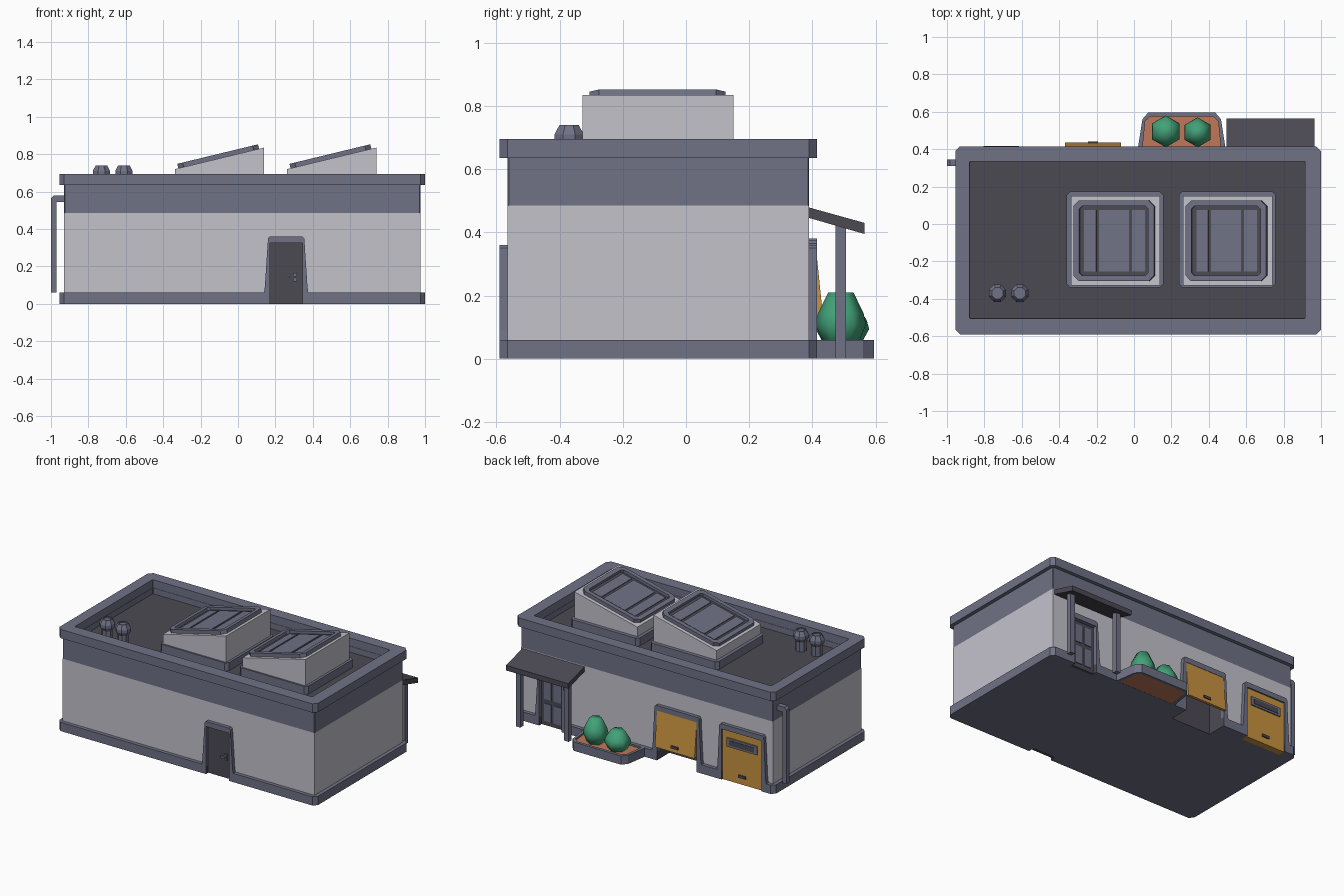
import bpy, bmesh, math
from mathutils import Matrix, Vector

if "Cube" in bpy.data.objects:
    bpy.data.objects.remove(bpy.data.objects["Cube"])

def material(name, rgb):
    m = bpy.data.materials.new(name)
    m.diffuse_color = (*rgb, 1)
    m.use_nodes = True
    m.node_tree.nodes["Principled BSDF"].inputs["Base Color"].default_value = m.diffuse_color
    return m

WALL = material("pale wall", (.55, .54, .60))
SLATE = material("slate trim", (.16, .168, .238))
DARK = material("dark grey", (.072, .068, .086))
ORANGE = material("orange door", (.58, .29, .05))
SOIL = material("terracotta soil", (.52, .19, .10))
GREEN = material("leaf green", (.055, .36, .19))

AXES = {'x': lambda a, b, h: (h, a, b), 'y': lambda a, b, h: (a, h, b), 'z': lambda a, b, h: (a, b, h)}

def finish(name, bm, *mats):
    bmesh.ops.recalc_face_normals(bm, faces=bm.faces)
    me = bpy.data.meshes.new(name)
    bm.to_mesh(me)
    bm.free()
    for m in mats:
        me.materials.append(m)
    ob = bpy.data.objects.new(name, me)
    bpy.context.collection.objects.link(ob)
    return ob

def loft(bm, loops, caps=True):
    """Bridge successive closed loops of points, optionally capping both ends."""
    rows = [[bm.verts.new(p) for p in lp] for lp in loops]
    n = len(rows[0])
    for r, s in zip(rows, rows[1:]):
        for i in range(n):
            j = (i + 1) % n
            bm.faces.new((r[i], r[j], s[j], s[i]))
    if caps:
        bm.faces.new(rows[0])
        bm.faces.new(rows[-1])

def prism(name, pts, axis, lo, hi, *mats):
    bm = bmesh.new()
    loft(bm, [[AXES[axis](a, b, h) for a, b in pts] for h in (lo, hi)])
    return finish(name, bm, *mats)

def ring(name, outer, inner, lo, hi, mat):
    bm = bmesh.new()
    loft(bm, [[(a, b, h) for a, b in pts] for pts, h in
              ((outer, lo), (outer, hi), (inner, hi), (inner, lo), (outer, lo))], False)
    bmesh.ops.remove_doubles(bm, verts=bm.verts, dist=1e-5)
    return finish(name, bm, mat)

def rect(x0, x1, y0, y1, c=0):
    if not c:
        return [(x0, y0), (x1, y0), (x1, y1), (x0, y1)]
    return [(x0 + c, y0), (x1 - c, y0), (x1, y0 + c), (x1, y1 - c),
            (x1 - c, y1), (x0 + c, y1), (x0, y1 - c), (x0, y0 + c)]

def box(name, x0, x1, y0, y1, z0, z1, *mats):
    return prism(name, rect(x0, x1, y0, y1), 'z', z0, z1, *mats)

def lathe(name, x, y, profile, n, start, mat, smooth=False):
    bm = bmesh.new()
    loft(bm, [[(x + r * math.cos(start + i * math.tau / n), y + r * math.sin(start + i * math.tau / n), z)
               for i in range(n)] for r, z in profile])
    ob = finish(name, bm, mat)
    for p in ob.data.polygons:
        p.use_smooth = smooth
    return ob

# Shell: plinth, pale lower wall, slate band, parapet and roof deck
plinth = prism("plinth", rect(-.955, 1, -.59, .415, .025), 'z', 0, .06, SLATE, DARK)
wall = box("lower_wall", -.93, .975, -.565, .39, .03, .485, WALL, DARK)
ring("upper_band", rect(-.93, .975, -.565, .39, .004), rect(-.878, .913, -.503, .333, .004), .485, .64, SLATE)
ring("parapet", rect(-.955, 1, -.59, .415, .025), rect(-.88, .915, -.505, .335, .004), .635, .695, SLATE)
box("roof_deck", -.90, .94, -.53, .36, .55, .60, DARK)

# Openings cut through wall and plinth: (x centre, half width, inner y, outer y, height)
FRONT, BACK, G1, G2 = .2575, .735, -.22, -.71
openings = [(FRONT, .0875, -.7, -.55, .325), (BACK, .085, .37, .7, .325),
            (G1, .15, .28, .7, .34), (G2, .15, .37, .7, .345)]
bm = bmesh.new()
for cx, w, y0, y1, h in openings:
    loft(bm, [[(a, b, z) for a, b in rect(cx - w, cx + w, y0, y1)] for z in (-.1, h)])
cutter = finish("opening_cutter", bm, DARK, DARK)
cutter.hide_render = True
for p in cutter.data.polygons:
    p.material_index = 1
for ob in (plinth, wall):
    mod = ob.modifiers.new("openings", 'BOOLEAN')
    mod.operation, mod.solver, mod.object = 'DIFFERENCE', 'EXACT', cutter
    bpy.context.view_layer.objects.active = ob
    bpy.ops.object.modifier_apply(modifier=mod.name)
bpy.data.objects.remove(cutter)

# Flared surrounds around every opening
def surround(name, cx, w, h, foot, top, y0, y1):
    pts = [(-foot, .05), (-foot + .006, .09), (-top, h + .025), (-top + .01, h + .035), (top - .01, h + .035),
           (top, h + .025), (foot - .006, .09), (foot, .05), (w, .05), (w, h), (-w, h), (-w, .05)]
    prism(name, [(cx + a, b) for a, b in pts], 'y', y0, y1, SLATE)

surround("front_door_frame", FRONT, .0875, .325, .12, .097, -.59, -.555)
surround("back_door_frame", BACK, .085, .325, .12, .097, .38, .415)
surround("garage_frame_1", G1, .15, .34, .188, .168, .38, .415)
surround("garage_frame_2", G2, .15, .345, .188, .168, .38, .415)

# Front door with handle
box("front_door", FRONT - .0875, FRONT + .0875, -.565, -.54, 0, .325, DARK)
box("front_door_handle_plate", .295, .315, -.575, -.565, .12, .165, SLATE)
box("front_door_handle", .275, .31, -.588, -.573, .137, .149, SLATE)

# Back door with glass panes
box("back_door", BACK - .085, BACK + .085, .36, .388, 0, .325, DARK)
for i, (z0, z1) in enumerate(((.03, .15), (.18, .30))):
    for s in (-1, 1):
        box(f"back_door_pane_{i}_{s}", BACK + s * .036 - .027, BACK + s * .036 + .027, .386, .393, z0, z1, SLATE)

# Garage doors: one shut with a window slot, one tilted open
box("garage_door_shut", G2 - .15, G2 + .15, .36, .405, 0, .345, ORANGE)
box("garage_window_frame", G2 - .115, G2 + .115, .40, .413, .235, .295, SLATE)
box("garage_window", G2 - .095, G2 + .095, .41, .416, .248, .282, DARK)
box("garage_handle_shut", G2 - .027, G2 + .027, .40, .413, .045, .063, DARK)
prism("garage_door_open", [(.39, .345), (.412, .345), (.437, .10), (.418, .10)], 'x', G1 - .15, G1 + .15, ORANGE)
box("garage_handle_open", G1 - .027, G1 + .027, .425, .442, .125, .142, DARK)

# Porch canopy on two posts
prism("canopy", [(.385, .48), (.565, .43), (.565, .395), (.385, .447)], 'x', .495, .965, DARK)
for i, x in enumerate((.55, .915)):
    box(f"canopy_post_{i}", x - .017, x + .017, .473, .507, 0, .425, SLATE)

# Planter with two bushes
rim = [(.02, .40), (.045, .56), (.075, .595), (.435, .595), (.465, .56), (.49, .40)]
soil = [(.045, .40), (.06, .55), (.088, .575), (.422, .575), (.45, .55), (.465, .40)]
ring("planter_rim", rim, soil, 0, .06, SLATE)
prism("planter_soil", soil, 'z', .001, .048, SOIL)
for i, (x, y, r, h) in enumerate(((.34, .49, .08, .165), (.17, .495, .085, .13))):
    prof = [(r * .65, .04), (r, .045 + h * .38), (r * .9, .045 + h * .6), (r * .5, .045 + h)]
    lathe(f"bush_{i}", x, y, prof, 6, math.pi / 2, GREEN, True)

# Drain pipe on the left wall
prism("drain_pipe", [(-.92, .58), (-.985, .58), (-1, .565), (-1, .06), (-.97, .06), (-.97, .545), (-.92, .545)],
      'y', .31, .345, SLATE)

# Roof vents
for i, x in enumerate((-.73, -.61)):
    lathe(f"roof_vent_{i}", x, -.37, [(.035, .59), (.035, .665), (.05, .69), (.05, .71), (.033, .74), (.026, .74),
                                     (.026, .732)], 8, math.pi / 8, SLATE)

# Sloped skylights
for k, dx in enumerate((0, .6)):
    prism(f"skylight_base_{k}", rect(-.36 + dx, .157 + dx, -.34, .175, .02), 'z', .59, .655, SLATE)
    prism(f"skylight_body_{k}", [(-.337 + dx, .6), (.14 + dx, .6), (.14 + dx, .835), (-.337 + dx, .72)],
          'y', -.328, .15, WALL)
    tilt = Matrix.Translation(Vector((-.103 + dx, -.09, .776))) @ Matrix.Rotation(-.237, 4, 'Y')
    parts = [ring(f"skylight_frame_{k}", rect(-.222, .222, -.215, .215, .03),
                  rect(-.19, .19, -.185, .185, .015), -.006, .025, SLATE),
             box(f"skylight_tray_{k}", -.2, .2, -.195, .195, -.005, .006, DARK)]
    for i, (u0, u1) in enumerate(((-.165, -.1), (-.085, .08), (.098, .168))):
        parts.append(box(f"skylight_pane_{k}_{i}", u0, u1, -.165, .165, .004, .012, SLATE))
    for ob in parts:
        ob.data.transform(tilt)
